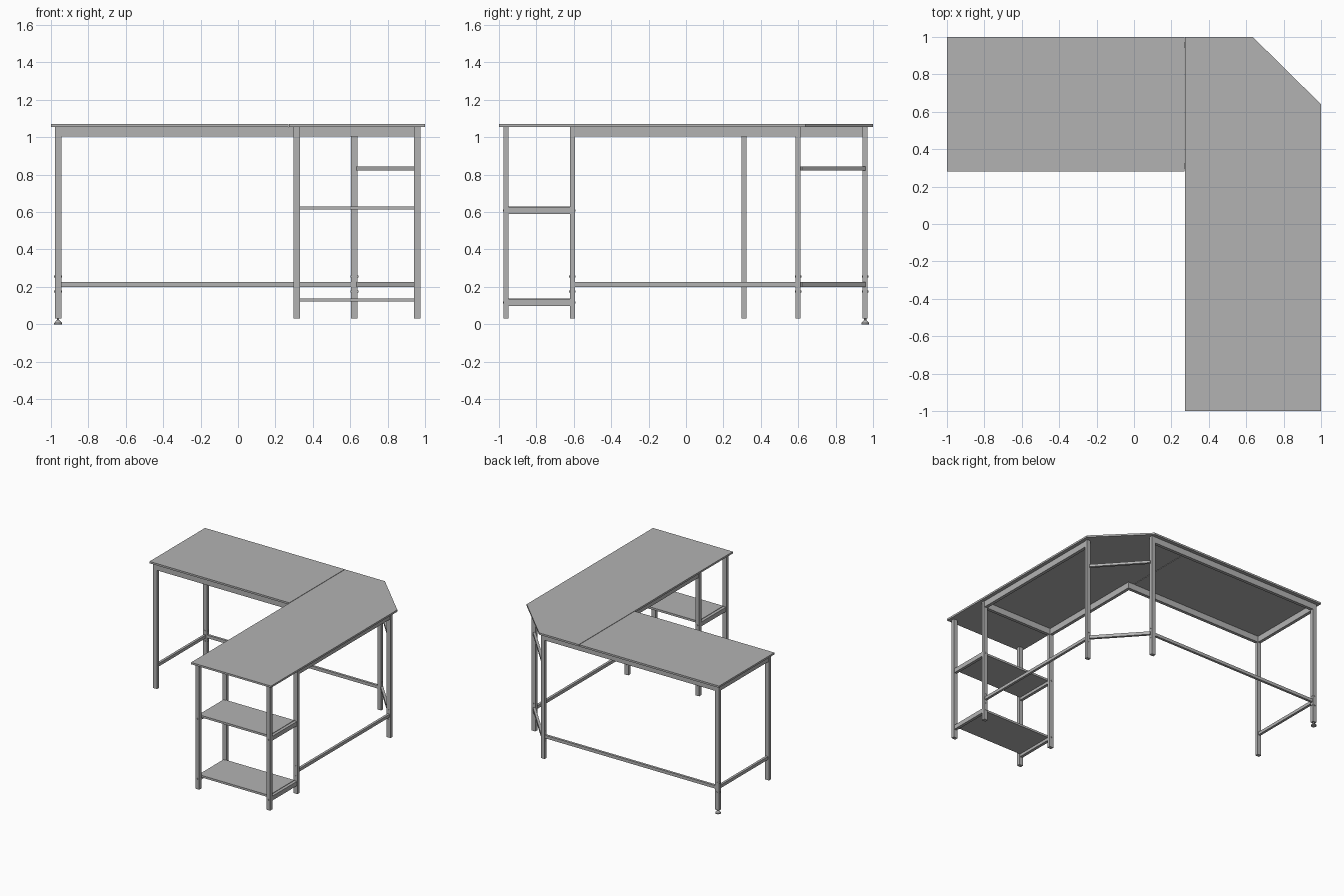
import bpy, bmesh, math
from mathutils import Vector

cube = bpy.data.objects.get("Cube")
if cube:
    bpy.data.objects.remove(cube, do_unlink=True)

# One flat grey for the whole desk
grey = bpy.data.materials.new("warm_free_grey")
grey.name = "plain_grey"
grey.use_nodes = True
COLOR = (0.45, 0.45, 0.45, 1)
grey.diffuse_color = COLOR
grey.node_tree.nodes["Principled BSDF"].inputs["Base Color"].default_value = COLOR


def finish(name, bm):
    bmesh.ops.recalc_face_normals(bm, faces=bm.faces)
    mesh = bpy.data.meshes.new(name)
    bm.to_mesh(mesh)
    bm.free()
    mesh.materials.append(grey)
    obj = bpy.data.objects.new(name, mesh)
    bpy.context.collection.objects.link(obj)
    return obj


def slab(name, outline, z0, z1):
    """Extrude a flat outline from z0 to z1."""
    bm = bmesh.new()
    face = bm.faces.new([bm.verts.new((x, y, z0)) for x, y in outline])
    top = bmesh.ops.extrude_face_region(bm, geom=[face])["geom"]
    verts = [v for v in top if isinstance(v, bmesh.types.BMVert)]
    bmesh.ops.translate(bm, verts=verts, vec=(0, 0, z1 - z0))
    return finish(name, bm)


def box(name, x0, x1, y0, y1, z0, z1):
    return slab(name, [(x0, y0), (x1, y0), (x1, y1), (x0, y1)], z0, z1)


def rail(name, a, b, width, z0, z1):
    """Straight bar between two plan points."""
    a, b = Vector(a), Vector(b)
    d = (b - a).normalized()
    n = Vector((-d.y, d.x)) * width / 2
    return slab(name, [a - n, b - n, b + n, a + n], z0, z1)


def rod(name, center, r0, r1, depth, axis):
    bm = bmesh.new()
    bmesh.ops.create_cone(bm, cap_ends=True, segments=16, radius1=r0,
                          radius2=r1, depth=depth)
    obj = finish(name, bm)
    obj.location = center
    obj.rotation_euler = Vector(axis).to_track_quat('Z', 'Y').to_euler()
    return obj


TOP, UNDER, APRON = 1.07, 1.055, 1.005
LX, LY = 0.0175, 0.0135          # half sizes of a leg
XL, XI, XC, XR = -0.962, 0.313, 0.622, 0.958
YF, YS, YI, YR, YB = -0.962, -0.607, 0.31, 0.60, 0.958

# Desk tops
box("side_top", -1, 0.27, 0.28, 1, UNDER, TOP)
slab("main_top", [(0.274, -1), (1, -1), (1, 0.64), (0.635, 1), (0.274, 1)],
     UNDER, TOP)

# Legs
legs = {
    "side_front_leg": (XL, YI), "side_back_leg": (XL, YB),
    "corner_back_leg": (XC, YB), "corner_side_leg": (XR, YR),
    "shelf_front_inner_leg": (XI, YF), "shelf_front_outer_leg": (XR, YF),
    "shelf_back_inner_leg": (XI, YS), "shelf_back_outer_leg": (XR, YS),
}
for name, (x, y) in legs.items():
    box(name, x - LX, x + LX, y - LY, y + LY, 0.03, UNDER)

# Apron frame below the tops
T = 0.026
aprons = {
    "side_end": ((XL, YI + LY), (XL, YB - LY)),
    "back": ((XL + LX, YB), (XC - LX, YB)),
    "outer": ((XR, YS + LY), (XR, YR - LY)),
    "side_front": ((XL + LX, YI), (XI + T / 2, YI)),
    "inner": ((XI, YS + LY), (XI, YI - T / 2)),
    "shelf": ((XI + LX, YS), (XR - LX, YS)),
}
for name, (a, b) in aprons.items():
    rail(name + "_apron", a, b, T, APRON, UNDER)

# Low stretchers and the corner braces
stretchers = {
    "side_end": ((XL, YI + LY), (XL, YB - LY)),
    "back": ((XL + LX, YB), (XC - LX, YB)),
    "outer": ((XR, YS + LY), (XR, YR - LY)),
    "corner": ((XC + LX, YB - 0.004), (XR - 0.008, YR + LY)),
}
for name, (a, b) in stretchers.items():
    rail(name + "_stretcher", a, b, 0.02, 0.20, 0.225)
rail("corner_upper_brace", *stretchers["corner"], 0.02, 0.823, 0.843)

# Shelves with side rails
for label, z in (("upper", 0.63), ("lower", 0.138)):
    box(label + "_shelf", XI + 0.012, XR - 0.012, YF + LY, YS - LY, z - 0.017, z)
    for side, x in (("inner", XI), ("outer", XR)):
        rail(f"{label}_shelf_{side}_rail", (x, YF + LY), (x, YS - LY),
             0.024, z - 0.04, z - 0.004)
        for y in (YF, YS):
            rod("shelf_bolt", (x, y, z - 0.022), 0.006, 0.006,
                2 * LY + 0.008, (0, 1, 0))

# Bolts at the stretcher joints
for z in (0.255, 0.175):
    for x, y in ((XL, YB), (XC, YB)):
        rod("stretcher_bolt", (x, y, z), 0.006, 0.006, 2 * LX + 0.008, (1, 0, 0))
    for x, y in ((XR, YS), (XR, YR), (XL, YB)):
        rod("stretcher_bolt", (x, y, z), 0.006, 0.006, 2 * LY + 0.008, (0, 1, 0))

# Levelling foot
rod("foot_pad", (XL, YB, 0.004), 0.021, 0.021, 0.008, (0, 0, 1))
rod("foot_cone", (XL, YB, 0.015), 0.02, 0.007, 0.014, (0, 0, 1))
rod("foot_stem", (XL, YB, 0.027), 0.006, 0.006, 0.014, (0, 0, 1))
